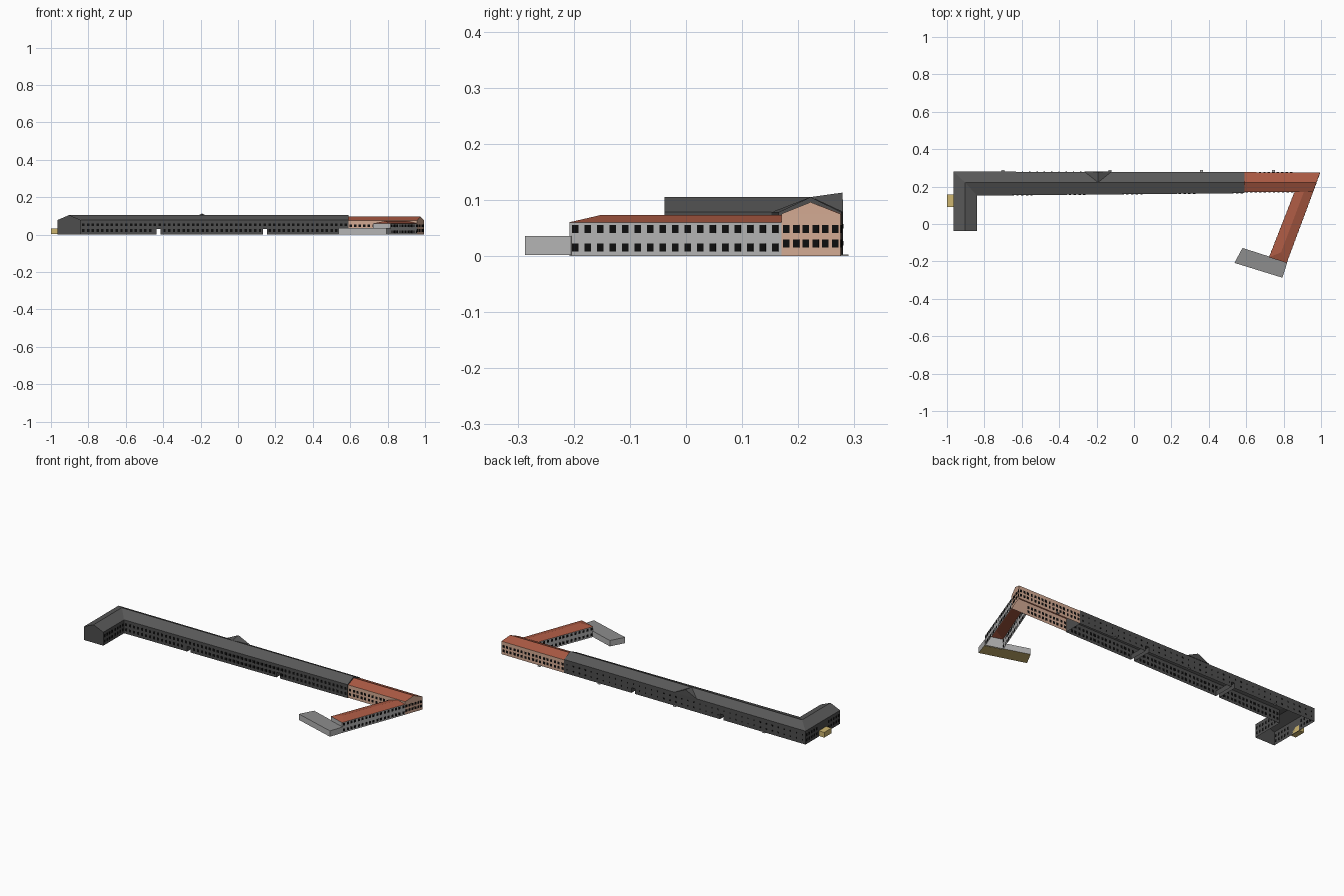
import bpy
from mathutils import Vector

if "Cube" in bpy.data.objects:
    bpy.data.objects.remove(bpy.data.objects["Cube"])


def mat(name, r, g, b):
    m = bpy.data.materials.new(name)
    m.diffuse_color = (r, g, b, 1)
    m.use_nodes = True
    m.node_tree.nodes["Principled BSDF"].inputs["Base Color"].default_value = m.diffuse_color
    return m


SLATE = mat("slate", 0.10, 0.10, 0.10)
DARK = mat("dark_wall", 0.075, 0.075, 0.075)
RED = mat("red_tile", 0.40, 0.10, 0.055)
PINK = mat("pink_plaster", 0.65, 0.40, 0.29)
LIGHT = mat("light_wall", 0.45, 0.45, 0.45)
FLAT = mat("flat_roof", 0.27, 0.27, 0.27)
YELLOW = mat("yellow", 0.62, 0.47, 0.16)
BLACK = mat("window", 0.004, 0.004, 0.004)


def mesh(name, polys, material):
    """One object from a list of polygons given as point lists."""
    verts, faces = [], []
    for p in polys:
        faces.append(range(len(verts), len(verts) + len(p)))
        verts += [tuple(v) for v in p]
    me = bpy.data.meshes.new(name)
    me.from_pydata(verts, [], [list(f) for f in faces])
    me.materials.append(material)
    ob = bpy.data.objects.new(name, me)
    bpy.context.collection.objects.link(ob)
    return ob


def up(p, z):
    return (p[0], p[1], z)


def wall(p, q, top, bottom=0.0):
    return [up(p, bottom), up(q, bottom), up(q, top), up(p, top)]


def gated_wall(p, q, top, gates, half, height):
    """Wall along x with passage openings left out."""
    def at(x):
        return (x, p[1] + (q[1] - p[1]) * (x - p[0]) / (q[0] - p[0]))
    polys, start = [], p[0]
    for g in gates:
        polys += [wall(at(start), at(g - half), top),
                  wall(at(g - half), at(g + half), top, height)]
        start = g + half
    return polys + [wall(at(start), q, top)]


def box_polys(ring, z0, z1):
    n = len(ring)
    return ([[up(p, z1) for p in ring], [up(p, z0) for p in reversed(ring)]]
            + [wall(ring[i], ring[(i + 1) % n], z1, z0) for i in range(n)])


def windows(name, p, q, n, rows, w, h, skip=()):
    """Rows of n thin panes spread along a wall from p to q."""
    p, q = Vector(p), Vector(q)
    d = (q - p).normalized()
    side = Vector((-d.y, d.x)) * 0.001
    polys = []
    for i in range(n):
        c = p + (q - p) * ((i + 0.5) / n)
        a, b = c - d * w / 2, c + d * w / 2
        ring = [a - side, b - side, b + side, a + side]
        for z in rows:
            if z < 0.035 and any(abs(c.x - s) < 0.02 for s in skip):
                continue
            polys += box_polys(ring, z - h / 2, z + h / 2)
    mesh(name, polys, BLACK)


# Main dark wing: L-shaped plan
E, R = 0.078, 0.105
GATES, GW, GH = (-0.425, 0.145), 0.011, 0.03
nw, ne = (-0.965, 0.28), (0.59, 0.277)
se, inner = (0.59, 0.165), (-0.84, 0.152)
w_in, w_out = (-0.84, -0.038), (-0.965, -0.038)
ridge_e, ridge_c, ridge_s = (0.59, 0.222, R), (-0.903, 0.222, R), (-0.903, -0.038, R)
polys = gated_wall(nw, ne, E, GATES, GW, GH) + gated_wall(inner, se, E, GATES, GW, GH)
polys += [wall(inner, w_in, E), wall(w_out, nw, E),
          wall(w_in, w_out, E) + [], [up(w_in, E), up(w_out, E), ridge_s],
          wall(se, ne, E), [up(se, E), up(ne, E), ridge_e]]
mesh("main_walls", polys, DARK)
mesh("main_roof", [
    [up(ne, E), up(nw, E), ridge_c, ridge_e],
    [up(inner, E), up(se, E), ridge_e, ridge_c],
    [up(nw, E), up(w_out, E), ridge_s, ridge_c],
    [up(w_in, E), up(inner, E), ridge_c, ridge_s]], SLATE)

# Passage tunnels through the main wing
for i, g in enumerate(GATES):
    f, b = 0.152 + 0.013 * (g + 0.84) / 1.43, 0.279
    l, r = g - GW, g + GW
    mesh("passage_%d" % i, [wall((l, f), (l, b), GH), wall((r, f), (r, b), GH),
                            [(l, f, GH), (r, f, GH), (r, b, GH), (l, b, GH)]], DARK)

# Rear pediment with its little roof
pl, pr, pk = (-0.265, 0.28, E), (-0.12, 0.28, E), (-0.192, 0.279, 0.113)
back = (-0.192, 0.222, R)
mesh("pediment", [[pr, pl, pk]], DARK)
mesh("pediment_roof", [[pl, back, pk], [pr, pk, back]], SLATE)

# Pink section with slanted gable end
PE, PR = 0.075, 0.096
b0, b1 = (0.59, 0.277), (0.995, 0.275)
f1, f0 = (0.957, 0.17), (0.59, 0.17)
r0, r1 = (0.59, 0.222, PR), (0.976, 0.222, PR)
mesh("pink_walls", [wall(b1, b0, PE), wall(f0, f1, PE), wall(f1, b1, PE),
                    [up(f1, PE), up(b1, PE), r1]], PINK)
mesh("pink_roof", [[up(b1, PE), up(b0, PE), r0, r1],
                   [up(f0, PE), up(f1, PE), r1, r0]], RED)

# Slanted wing with hipped red roof
WE = 0.06
o0, o1, i1, i0 = (0.957, 0.17), (0.816, -0.208), (0.722, -0.178), (0.858, 0.17)
h0, h1 = (0.908, 0.17, 0.073), (0.786, -0.152, 0.073)
mesh("side_wing_walls", [wall(o1, o0, WE), wall(i1, o1, WE), wall(i0, i1, WE)], LIGHT)
mesh("side_wing_roof", [[up(o1, WE), up(o0, WE), h0, h1], [up(i0, WE), up(i1, WE), h1, h0],
                        [up(i1, WE), up(o1, WE), h1]], RED)

# Flat-roofed annex
ring = [(0.537, -0.208), (0.793, -0.287), (0.82, -0.205), (0.58, -0.128)]
annex = box_polys(ring, 0.002, 0.036)
mesh("annex_roof", annex[:1], FLAT)
mesh("annex_floor", annex[1:2], YELLOW)
mesh("annex_walls", annex[2:], LIGHT)

# Yellow porch on the west wall
mesh("porch", box_polys([(-1.0, 0.09), (-0.965, 0.09), (-0.965, 0.157), (-1.0, 0.157)],
                        0.003, 0.033), YELLOW)

# Rear door steps
for i, x in enumerate((-0.7, -0.127, 0.36, 0.745)):
    mesh("step_%d" % i, box_polys([(x - 0.008, 0.276), (x + 0.008, 0.276),
                                   (x + 0.008, 0.29), (x - 0.008, 0.29)], 0, 0.003), LIGHT)

# Windows
MR = (0.023, 0.053)
windows("front_windows", inner, se, 56, MR, 0.013, 0.015, GATES)
windows("rear_windows", nw, ne, 40, MR, 0.007, 0.008, GATES)
windows("west_inner_windows", w_in, inner, 8, MR, 0.012, 0.015)
windows("west_outer_windows", w_out, (-0.965, 0.08), 5, MR, 0.012, 0.015)
windows("west_corner_windows", (-0.965, 0.165), nw, 5, MR, 0.012, 0.015)
PRW = (0.0225, 0.048)
windows("pink_rear_windows", b0, b1, 17, PRW, 0.012, 0.014)
windows("pink_front_windows", f0, i0, 11, PRW, 0.012, 0.014)
windows("pink_end_windows", f1, b1, 6, PRW, 0.012, 0.014)
SW = (0.015, 0.048)
windows("side_outer_windows", o1, o0, 17, SW, 0.012, 0.014)
windows("side_inner_windows", i1, i0, 15, SW, 0.012, 0.014)
